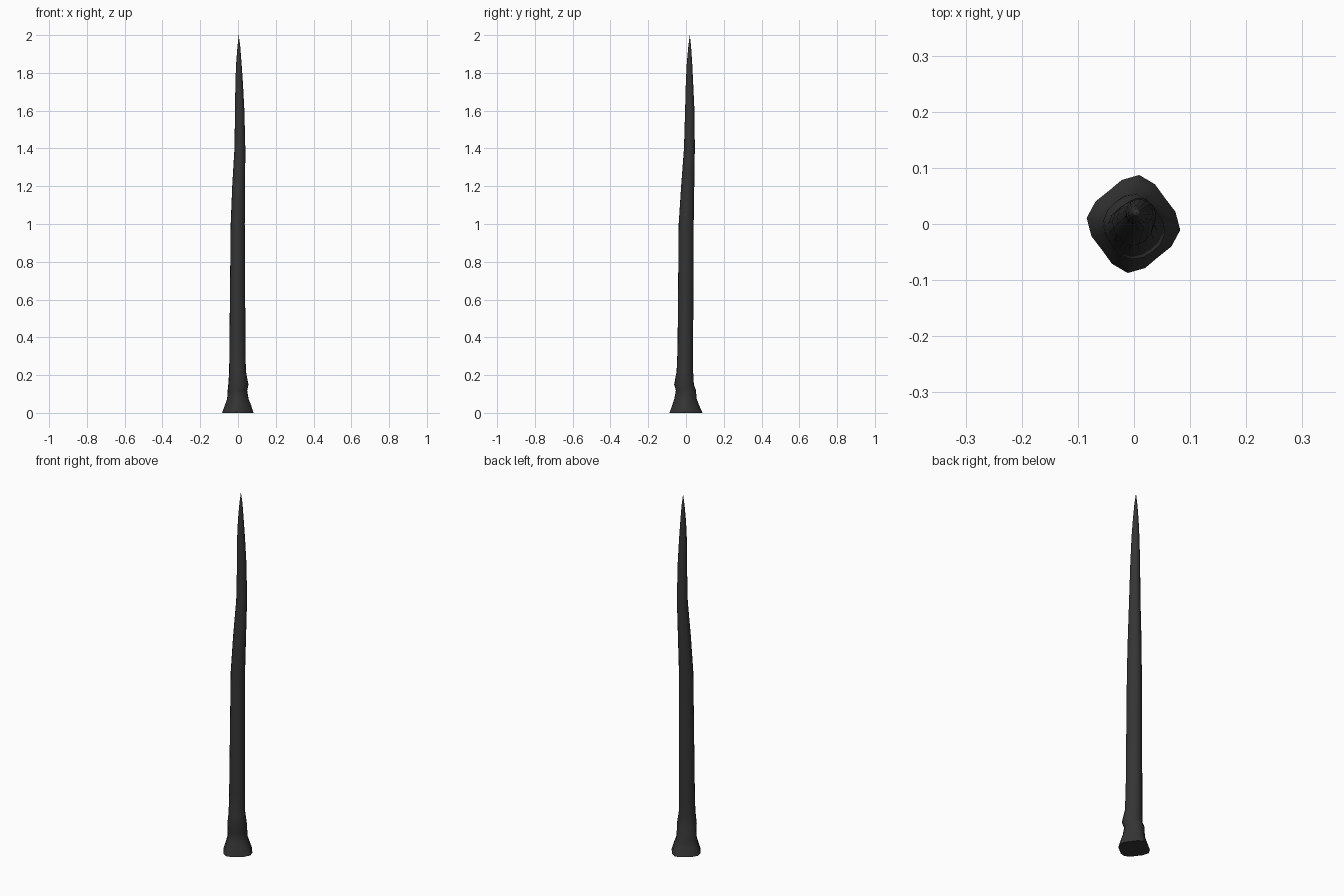
import bpy, bmesh, math

SIDES = 16
TWIST = math.radians(-7)

# Cross-sections: z, x min, x max, y min, y max, flattening of the diagonals
rings = [
    (0.00, -0.085, 0.083, -0.088, 0.088, 0.15),
    (0.04, -0.070, 0.070, -0.074, 0.070, 0.13),
    (0.075, -0.058, 0.056, -0.062, 0.057, 0.10),
    (0.12, -0.055, 0.049, -0.054, 0.053, 0.06),
    (0.15, -0.052, 0.056, -0.063, 0.042, 0.06),
    (0.22, -0.047, 0.042, -0.050, 0.038, 0.05),
    (0.34, -0.046, 0.040, -0.045, 0.038, 0.05),
    (1.00, -0.039, 0.036, -0.039, 0.041, 0.05),
    (1.20, -0.031, 0.038, -0.026, 0.044, 0.05),
    (1.40, -0.019, 0.039, -0.011, 0.047, 0.05),
    (1.60, -0.016, 0.034, -0.005, 0.045, 0.04),
    (1.75, -0.014, 0.026, -0.001, 0.038, 0.0),
    (1.85, -0.010, 0.019, 0.004, 0.033, 0.0),
    (1.94, -0.003, 0.012, 0.012, 0.027, 0.0),
]

bm = bmesh.new()
loops = []
for z, x0, x1, y0, y1, k in rings:
    loop = []
    for i in range(SIDES):
        t = 2 * math.pi * i / SIDES
        r = 1 - k * (1 - math.cos(4 * t)) / 2
        a = t + TWIST
        loop.append(bm.verts.new(((x0 + x1) / 2 + (x1 - x0) / 2 * r * math.cos(a),
                                  (y0 + y1) / 2 + (y1 - y0) / 2 * r * math.sin(a), z)))
    loops.append(loop)

# Sides of the stake
for lower, upper in zip(loops, loops[1:]):
    for i in range(SIDES):
        j = (i + 1) % SIDES
        bm.faces.new((lower[i], lower[j], upper[j], upper[i]))

# Flat bottom and pointed tip
bm.faces.new(loops[0][::-1])
tip = bm.verts.new((0.004, 0.020, 2.0))
for i in range(SIDES):
    bm.faces.new((loops[-1][i], loops[-1][(i + 1) % SIDES], tip))

mesh = bpy.data.meshes.new("spike")
bm.to_mesh(mesh)
bm.free()
spike = bpy.data.objects.new("spike", mesh)
bpy.context.collection.objects.link(spike)

# Dark material
dark = bpy.data.materials.new("dark_grey")
dark.diffuse_color = (0.035, 0.035, 0.035, 1)
mesh.materials.append(dark)

bpy.context.view_layer.objects.active = spike
spike.select_set(True)
bpy.ops.object.shade_smooth_by_angle(angle=math.radians(40))
